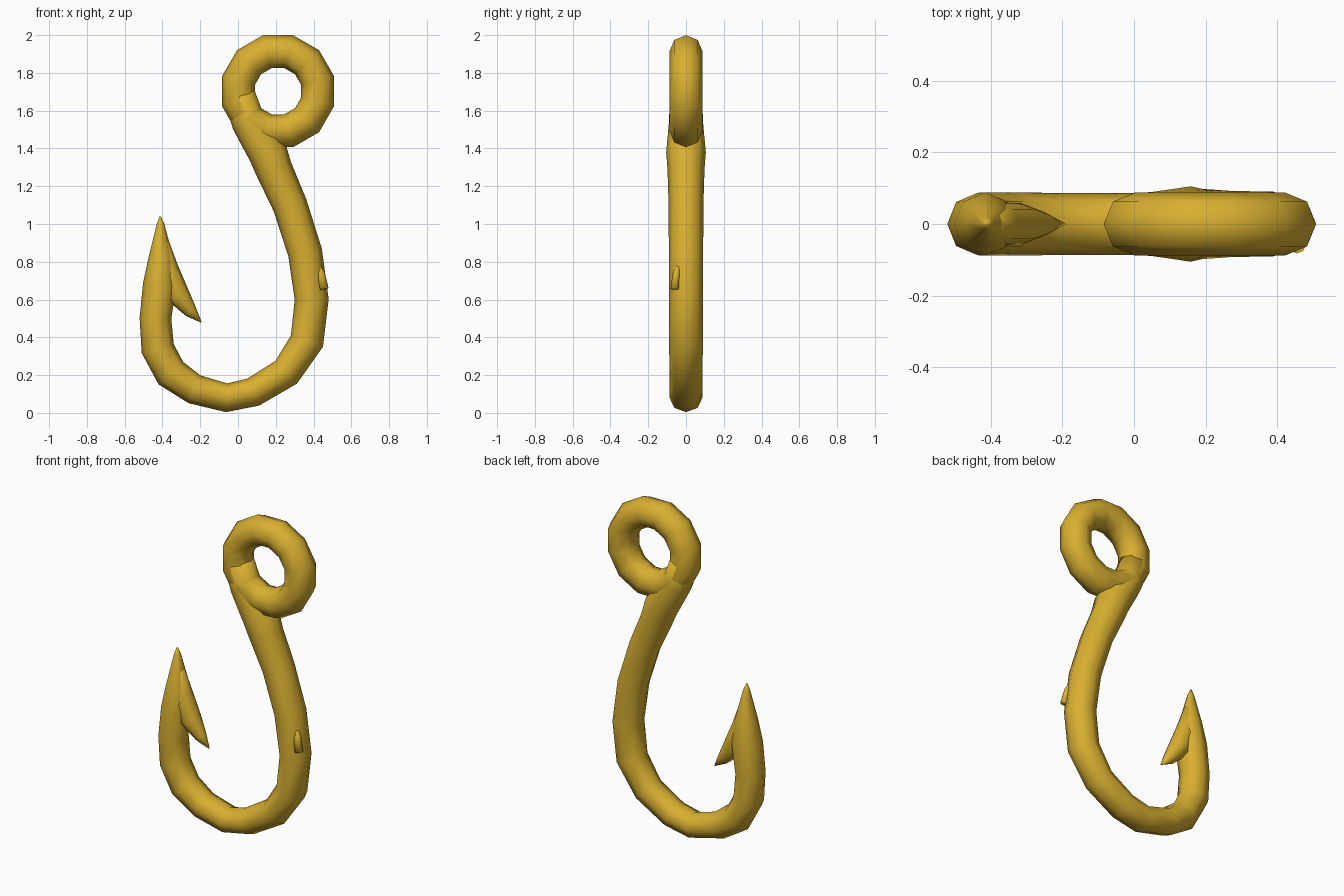
import bpy, bmesh, math
from mathutils import Vector

cube = bpy.data.objects.get("Cube")
if cube:
    bpy.data.objects.remove(cube)

gold = bpy.data.materials.new("Golden yellow")
gold.use_nodes = True
COLOUR = (0.69, 0.43, 0.03, 1)
gold.diffuse_color = COLOUR
gold.node_tree.nodes["Principled BSDF"].inputs["Base Color"].default_value = COLOUR
SIDES = 8


def finish(obj):
    obj.data.materials.append(gold)
    for poly in obj.data.polygons:
        poly.use_smooth = True


def sweep(name, stations, closed=False):
    """Skin rings along a path; station = (x, y, z, in-plane radius, depth radius)."""
    bm = bmesh.new()
    pts = [Vector(s[:3]) for s in stations]
    n = len(pts)
    rings = []
    for i, (p, s) in enumerate(zip(pts, stations)):
        before = pts[(i - 1) % n] if closed or i else p
        after = pts[(i + 1) % n] if closed or i < n - 1 else p
        direction = (after - before).normalized()
        side = Vector((0, 1, 0)).cross(direction).normalized()
        depth = direction.cross(side)
        ring = []
        for k in range(SIDES):
            a = math.tau * k / SIDES
            ring.append(bm.verts.new(p + side * s[3] * math.cos(a) + depth * s[4] * math.sin(a)))
        rings.append(ring)
    for i in range(n if closed else n - 1):
        a, b = rings[i], rings[(i + 1) % n]
        for k in range(SIDES):
            j = (k + 1) % SIDES
            bm.faces.new((a[k], a[j], b[j], b[k]))
    if not closed:
        bm.faces.new(rings[0])
        bm.faces.new(rings[-1])
    bmesh.ops.recalc_face_normals(bm, faces=bm.faces)
    mesh = bpy.data.meshes.new(name)
    bm.to_mesh(mesh)
    bm.free()
    obj = bpy.data.objects.new(name, mesh)
    bpy.context.collection.objects.link(obj)
    finish(obj)
    return obj


# Eye ring at the top of the shank
SEGMENTS = 12
eye = []
for i in range(SEGMENTS):
    a = math.tau * (i + 0.5) / SEGMENTS
    eye.append((0.212 + 0.217 * math.cos(a), 0, 1.703 + 0.217 * math.sin(a), 0.09, 0.088))
sweep("eye_ring", eye, closed=True)

# Shank, bend and point in one tapering sweep: x, z, radius
path = [
    (0.0, 1.70, 0.085), (0.055, 1.54, 0.09), (0.158, 1.38, 0.105), (0.19, 1.29, 0.098),
    (0.275, 1.10, 0.092), (0.355, 0.85, 0.091), (0.39, 0.60, 0.09), (0.365, 0.38, 0.09),
    (0.255, 0.215, 0.083), (0.08, 0.11, 0.078), (-0.06, 0.08, 0.076), (-0.23, 0.125, 0.08),
    (-0.355, 0.21, 0.088), (-0.425, 0.34, 0.088), (-0.437, 0.50, 0.084), (-0.415, 0.68, 0.088),
    (-0.408, 0.82, 0.066), (-0.41, 1.0, 0.02), (-0.412, 1.04, 0.004),
]
sweep("hook_shank", [(x, 0, z, r, max(r, 0.087) if z < 0.7 or x > 0 else r)
                     for x, z, r in path])

# Barb flaring inward from the point
barb = [
    (-0.41, 0.96, 0.025), (-0.38, 0.77, 0.062), (-0.318, 0.625, 0.062),
    (-0.25, 0.537, 0.035), (-0.195, 0.48, 0.003),
]
sweep("barb", [(x, 0, z, r, r * 0.95) for x, z, r in barb])

# Small raised burr on the outer shank
sweep("shank_burr", [(0.40, -0.03, 0.82, 0.01, 0.01), (0.435, -0.05, 0.74, 0.025, 0.02),
                     (0.455, -0.06, 0.655, 0.025, 0.022)])
